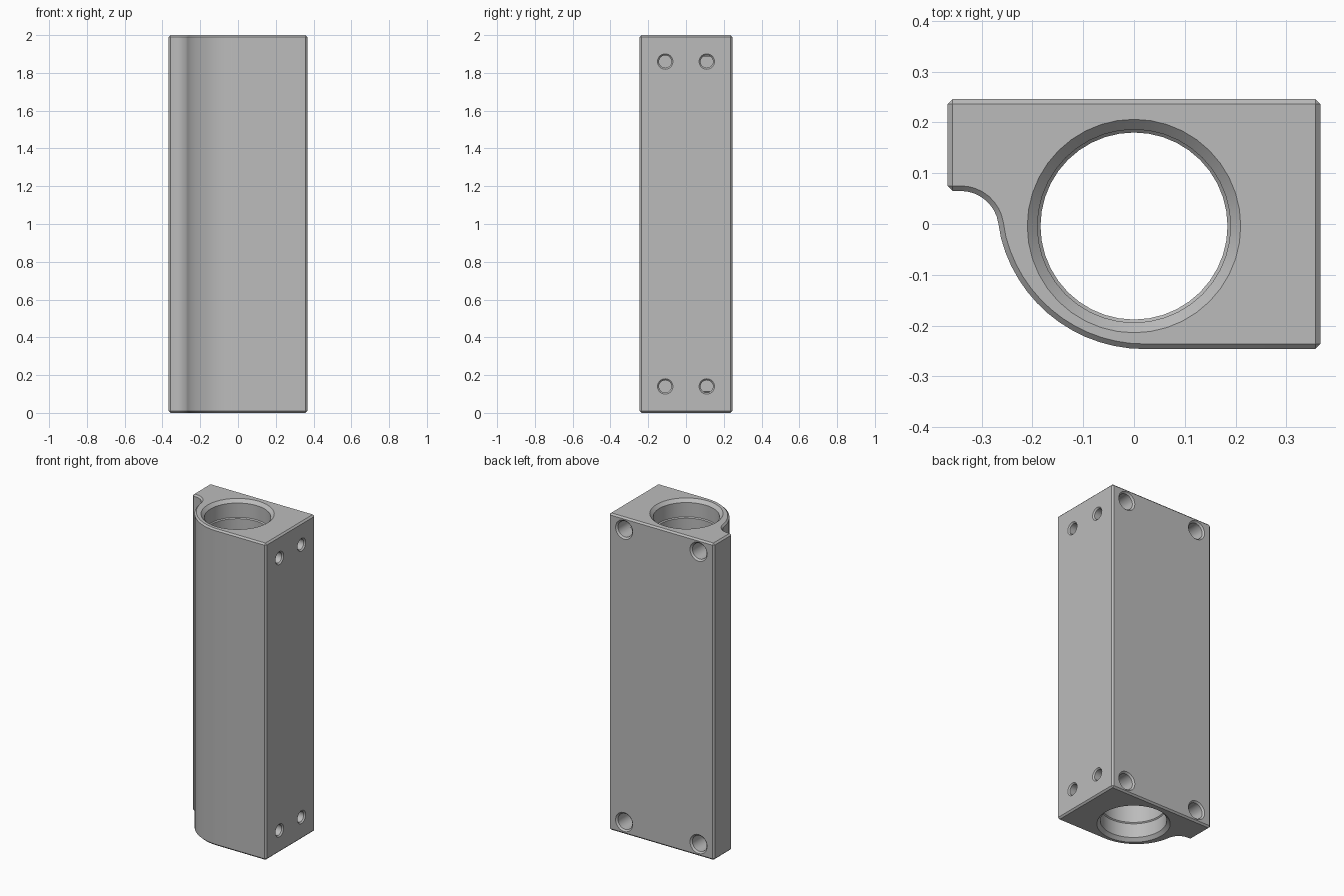
import bpy, bmesh
from math import sin, cos, radians
from mathutils import Matrix, Vector

cube = bpy.data.objects.get("Cube")
if cube:
    bpy.data.objects.remove(cube, do_unlink=True)

grey = bpy.data.materials.new("machined grey")
grey.use_nodes = True
colour = (0.5, 0.5, 0.5, 1)
grey.diffuse_color = colour
grey.node_tree.nodes["Principled BSDF"].inputs["Base Color"].default_value = colour

X, Y, H = 0.367, 0.246, 2.0


def new_object(name, bm):
    bmesh.ops.recalc_face_normals(bm, faces=bm.faces)
    mesh = bpy.data.meshes.new(name)
    bm.to_mesh(mesh)
    bm.free()
    mesh.materials.append(grey)
    obj = bpy.data.objects.new(name, mesh)
    bpy.context.collection.objects.link(obj)
    return obj


def arc(cx, cy, r, start, end, n):
    angles = [radians(start + (end - start) * i / n) for i in range(n + 1)]
    return [(cx + r * cos(a), cy + r * sin(a)) for a in angles]


def lathe_cutter(name, profile, origin, axis, segments):
    """Closed solid turned from (radius, distance) pairs along an axis."""
    bm = bmesh.new()
    rings = []
    for r, d in profile:
        ring = bmesh.ops.create_circle(bm, segments=segments, radius=r,
                                       matrix=Matrix.Translation((0, 0, d)))
        rings.append(ring["verts"])
    for a, b in zip(rings, rings[1:]):
        for i in range(segments):
            j = (i + 1) % segments
            bm.faces.new((a[i], a[j], b[j], b[i]))
    bm.faces.new(rings[0])
    bm.faces.new(rings[-1])
    turn = Vector((0, 0, 1)).rotation_difference(Vector(axis)).to_matrix().to_4x4()
    bm.transform(Matrix.Translation(origin) @ turn)
    obj = new_object(name, bm)
    obj.hide_render = True
    return obj


# Block section: square corners, concave fillet and large rounded front corner
outline = [(X, -Y), (X, Y), (-X, Y), (-X, 0.065)]
outline += arc(-0.341, -0.01, 0.075, 90, 8.7, 8)
outline += arc(0.02, 0.045, 0.291, 188.7, 270, 14)[1:]
bm = bmesh.new()
base = bm.faces.new([bm.verts.new((x, y, 0)) for x, y in outline])
top = bmesh.ops.extrude_face_region(bm, geom=[base])["geom"]
bmesh.ops.translate(bm, vec=(0, 0, H),
                    verts=[v for v in top if isinstance(v, bmesh.types.BMVert)])
block = new_object("housing_block", bm)
bevel = block.modifiers.new("edge chamfer", 'BEVEL')
bevel.width = 0.01
bevel.segments = 1
bevel.limit_method = 'ANGLE'
bevel.angle_limit = radians(35)

# Through bore with a chamfered counterbore at each end
end_profile = [(0.23, -0.02), (0.21, 0), (0.19, 0.02), (0.19, 0.11), (0.184, 0.116)]
bore = end_profile + [(r, H - d) for r, d in reversed(end_profile)]
cutters = [lathe_cutter("bore_cutter", bore, (0, -0.004, 0), (0, 0, 1), 40)]


# Countersunk blind holes
def blind_hole(name, r, rim, depth, origin, axis):
    step = rim - r
    profile = [(rim + step, -step), (rim, 0), (r, step), (r, depth)]
    cutters.append(lathe_cutter(name, profile, origin, axis, 24))


for end in (0, 1):
    for side in (-1, 1):
        z = H - 0.14 if end else 0.14
        blind_hole("side_hole_cutter", 0.033, 0.041, 0.14, (X, side * 0.11, z), (-1, 0, 0))
        z = H - 0.077 if end else 0.077
        blind_hole("back_hole_cutter", 0.05, 0.06, 0.155, (side * 0.26, Y, z), (0, -1, 0))

for cutter in cutters:
    cut = block.modifiers.new(cutter.name, 'BOOLEAN')
    cut.operation = 'DIFFERENCE'
    cut.solver = 'EXACT'
    cut.object = cutter

# Bake the modifiers, discard the cutters and shade
bpy.ops.object.select_all(action='DESELECT')
block.select_set(True)
bpy.context.view_layer.objects.active = block
bpy.context.view_layer.update()
for name in [m.name for m in block.modifiers]:
    bpy.ops.object.modifier_apply(modifier=name)
for cutter in cutters:
    bpy.data.objects.remove(cutter, do_unlink=True)
bpy.ops.object.shade_smooth_by_angle(angle=radians(30))
